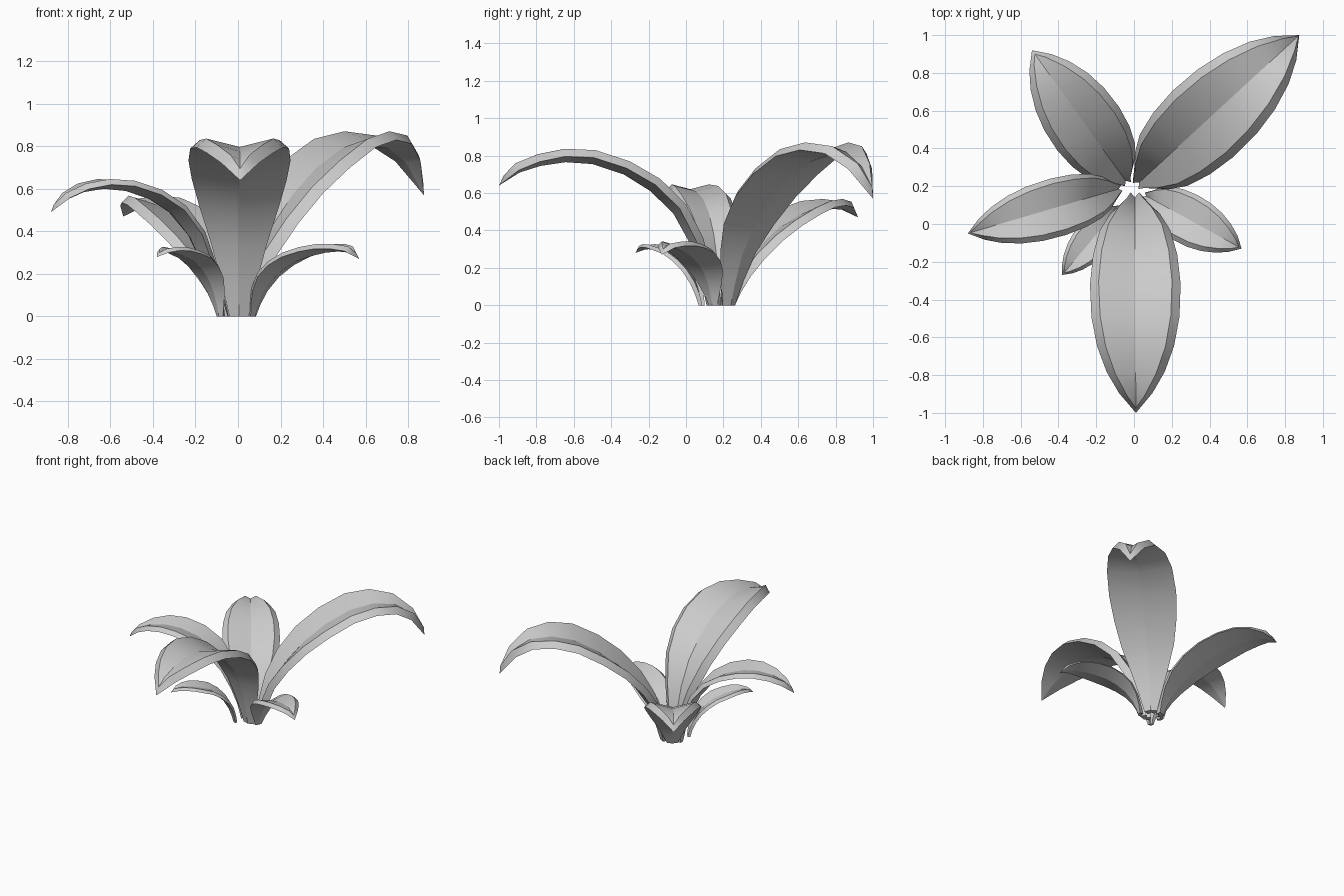
import bpy, bmesh
from mathutils import Vector

if "Cube" in bpy.data.objects:
    bpy.data.objects.remove(bpy.data.objects["Cube"])

# Stations along the leaf (horizontal fraction) and the shared width outline
U = (0, .03, .08, .16, .27, .4, .55, .68, .8, .9, 1)
WIDTH = (.19, .34, .55, .78, .93, 1, .97, .85, .64, .37, 0)
UP = Vector((0, 0, 1))


def leaf(name, base, tip, half, heights):
    """Solid arching leaf: shallow V section with a bevelled rim."""
    base, tip = Vector((*base, 0)), Vector((*tip, 0))
    side = (tip - base).normalized().cross(UP)
    path = [base.lerp(tip, u) + UP * z for u, z in zip(U, heights)]
    rim = .19 * half
    bm = bmesh.new()
    rings = []
    n = len(path)
    for i, p in enumerate(path):
        tan = (path[min(i + 1, n - 1)] - path[max(i - 1, 0)]).normalized()
        nor = side.cross(tan)
        if i == 0:
            nor = Vector((nor.x, nor.y, 0)).normalized()
        w = WIDTH[i] * half
        vee = (.35 - .2 * min(1, i / 5)) * w
        inner = max(w - rim, w * .5)
        if i == n - 1:
            # pointed tip: underside point and a set-back upper point
            low = bm.verts.new(p)
            top = bm.verts.new(p - tan * rim * 1.1 + nor * rim * .7)
            rings.append([low, low, low, top, top, top])
            continue
        section = ((-w, vee), (0, 0), (w, vee),
                   (inner, vee + rim * .9), (0, rim * .7), (-inner, vee + rim * .9))
        rings.append([bm.verts.new(p + side * a + nor * b) for a, b in section])

    # Skin between sections, merging the repeated tip points
    for a, b in zip(rings, rings[1:]):
        for k in range(6):
            j = (k + 1) % 6
            quad = list(dict.fromkeys((a[k], a[j], b[j], b[k])))
            bm.faces.new(quad)
    r = rings[0]
    bm.faces.new((r[0], r[1], r[4], r[5]))
    bm.faces.new((r[1], r[2], r[3], r[4]))
    bmesh.ops.recalc_face_normals(bm, faces=bm.faces)

    # Smooth along the arch, crisp midrib, rim and base
    for f in bm.faces:
        f.smooth = True
    for a, b in zip(rings, rings[1:]):
        for k in range(6):
            e = bm.edges.get((a[k], b[k]))
            if e:
                e.smooth = False
    for e in bm.edges:
        if e.verts[0] in r and e.verts[1] in r:
            e.smooth = False
    mesh = bpy.data.meshes.new(name)
    bm.to_mesh(mesh)
    bm.free()
    bpy.context.collection.objects.link(bpy.data.objects.new(name, mesh))


# Large leaves
leaf("front_leaf", (.005, .11), (.01, -1), .24,
     (0, .15, .33, .49, .61, .70, .755, .765, .745, .71, .64))
leaf("back_right_leaf", (.05, .24), (.875, 1), .238,
     (0, .12, .27, .41, .55, .67, .765, .80, .79, .72, .57))
# Medium leaves
leaf("back_left_leaf", (-.06, .25), (-.54, .92), .2,
     (0, .06, .14, .23, .32, .40, .46, .50, .515, .51, .47))
leaf("left_leaf", (-.1, .18), (-.88, -.05), .155,
     (0, .11, .23, .37, .48, .55, .59, .60, .585, .55, .49))
# Small leaves
leaf("right_small_leaf", (.08, .14), (.57, -.13), .135,
     (0, .05, .11, .17, .22, .26, .285, .30, .305, .30, .27))
leaf("front_left_small_leaf", (-.09, .075), (-.38, -.27), .1,
     (0, .05, .11, .17, .22, .26, .28, .295, .30, .295, .28))
